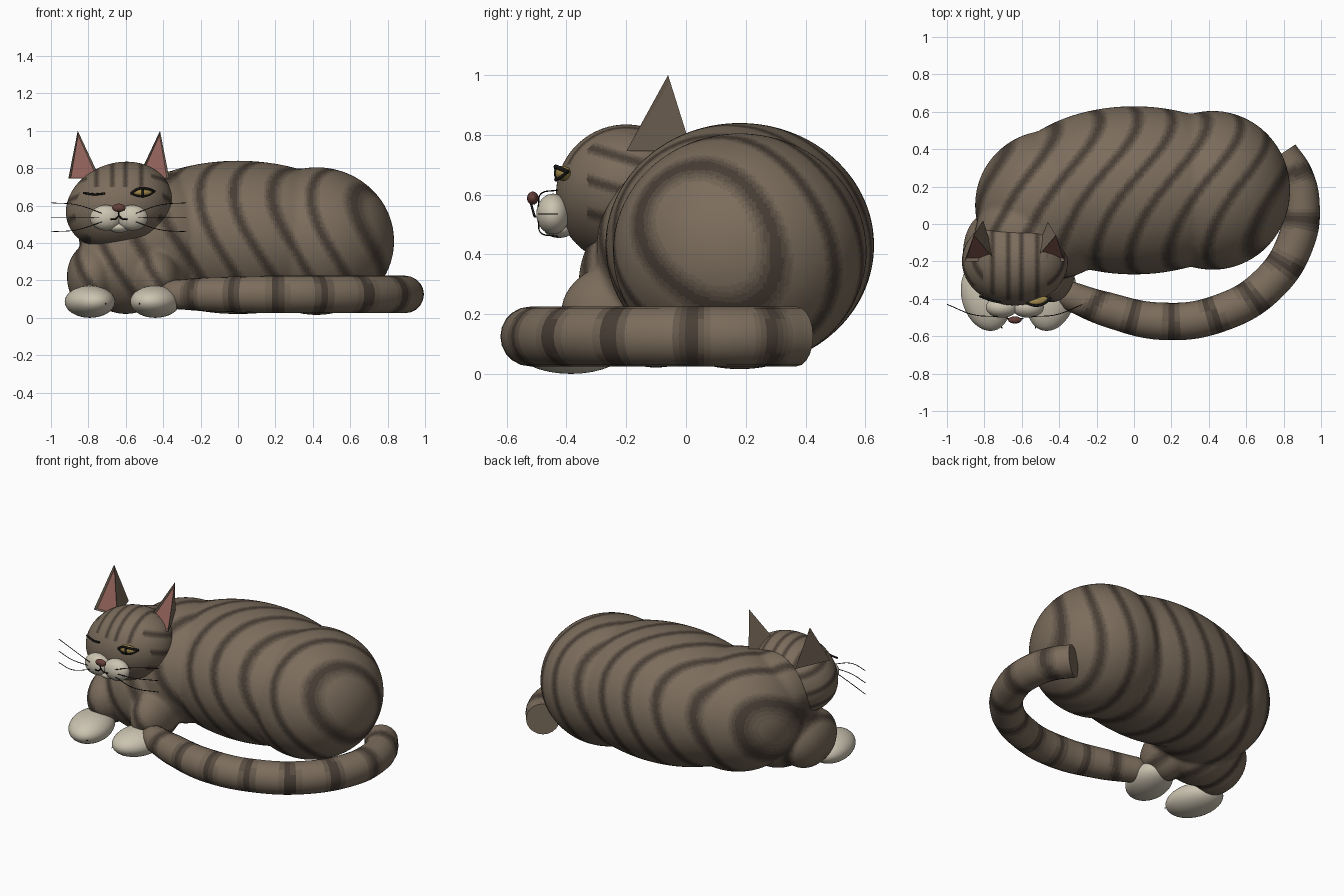
import bpy, bmesh
from math import sin, cos, pi, atan2, radians
from mathutils import Vector, Matrix

cube = bpy.data.objects.get("Cube")
if cube:
    bpy.data.objects.remove(cube)


def material(name, color, rough=0.7):
    m = bpy.data.materials.new(name)
    m.use_nodes = True
    m.diffuse_color = (*color, 1)
    bsdf = m.node_tree.nodes["Principled BSDF"]
    bsdf.inputs["Base Color"].default_value = (*color, 1)
    bsdf.inputs["Roughness"].default_value = rough
    return m


# Fur shades run from the base colour to the darkest stripe
LIGHT, DARK = Vector((0.20, 0.152, 0.108)), Vector((0.065, 0.048, 0.036))
SHADES = 5
fur = [material(f"fur_{i}", LIGHT.lerp(DARK, i / (SHADES - 1))) for i in range(SHADES)]
cream = material("cream", (0.60, 0.55, 0.44))
pink = material("ear_pink", (0.27, 0.115, 0.095))
nose_mat = material("nose_brown", (0.13, 0.05, 0.04), 0.4)
gold = material("eye_gold", (0.36, 0.25, 0.07), 0.3)
black = material("black", (0.01, 0.009, 0.008), 0.4)


def add_object(name, mesh, mats=()):
    ob = bpy.data.objects.new(name, mesh)
    bpy.context.collection.objects.link(ob)
    for m in mats:
        mesh.materials.append(m)
    return ob


def add_ball(bm, center, radii, turn=0, level=4):
    mat = Matrix.LocRotScale(Vector(center), Matrix.Rotation(turn, 3, "Z"), Vector(radii))
    return bmesh.ops.create_icosphere(bm, subdivisions=level, radius=1, matrix=mat)


def finish(bm, name, mats):
    mesh = bpy.data.meshes.new(name)
    bm.to_mesh(mesh)
    bm.free()
    mesh.shade_smooth()
    return add_object(name, mesh, mats)


def ball(name, center, radii, mat, turn=0, level=4):
    bm = bmesh.new()
    add_ball(bm, center, radii, turn, level)
    return finish(bm, name, [mat])


def tube(name, points, radius, mats, radii=None, sides=3):
    cu = bpy.data.curves.new(name, "CURVE")
    cu.dimensions = "3D"
    cu.bevel_depth, cu.bevel_resolution, cu.resolution_u = radius, sides, 10
    cu.use_fill_caps = True
    sp = cu.splines.new("BEZIER")
    sp.bezier_points.add(len(points) - 1)
    for i, (bp, p) in enumerate(zip(sp.bezier_points, points)):
        bp.co = p
        bp.handle_left_type = bp.handle_right_type = "AUTO"
        bp.radius = radii[i] if radii else 1
    return add_object(name, cu, mats)


def baked(ob):
    """Replace an object by its evaluated mesh."""
    ob_eval = ob.evaluated_get(bpy.context.evaluated_depsgraph_get())
    mesh = bpy.data.meshes.new_from_object(ob_eval)
    name = ob.name
    bpy.data.objects.remove(ob)
    mesh.materials.clear()
    mesh.shade_smooth()
    return add_object(name, mesh, fur)


def paint(ob, phase):
    """Shade faces by a stripe field: darkest where phase is a whole number."""
    for poly in ob.data.polygons:
        t = max(0, cos(2 * pi * phase(poly.center))) ** 1.3
        poly.material_index = round(t * (SHADES - 1))


# Body: overlapping masses fused into one skin
masses = [
    ((0, 0.18, 0.43), (0.72, 0.45, 0.41)),
    ((0.42, 0.18, 0.41), (0.415, 0.425, 0.395)),
    ((-0.45, 0.10, 0.42), (0.40, 0.40, 0.37)),
    ((-0.60, -0.10, 0.30), (0.26, 0.26, 0.28)),
    ((-0.60, -0.05, 0.52), (0.25, 0.22, 0.26)),
    ((-0.78, -0.16, 0.22), (0.135, 0.22, 0.18)),
    ((-0.44, -0.22, 0.20), (0.13, 0.20, 0.17)),
]
bm = bmesh.new()
for c, r in masses:
    add_ball(bm, c, r, level=5)
body = finish(bm, "body", [])
mod = body.modifiers.new("fuse", "REMESH")
mod.mode, mod.voxel_size = "VOXEL", 0.012
mod = body.modifiers.new("soften", "SMOOTH")
mod.factor, mod.iterations = 0.5, 12
body = baked(body)


def body_phase(p):
    f = p.x - 0.3 * p.y + 1.1 * (p.z - 0.4) * (0.25 - p.y) + 0.015 * sin(9 * p.y)
    return (f + 0.05) / 0.195


paint(body, body_phase)

# Tail curling round to the front paw
path = [(-0.42, -0.35), (-0.40, -0.36), (-0.34, -0.385), (-0.15, -0.455), (0.15, -0.52),
        (0.45, -0.48), (0.72, -0.32), (0.87, -0.08), (0.893, 0.10), (0.86, 0.25), (0.78, 0.37)]
sizes = [0.3, 0.55, 0.78, 0.92] + [1] * 7
tail = baked(tube("tail", [(x, y, 0.125) for x, y in path], 0.1, [], sizes, 8))
tail.data.set_sharp_from_angle(angle=radians(50))
paint(tail, lambda p: atan2(p.y - 0.1, p.x - 0.15) * 2.9 + 0.3)

# Head, leaning slightly to one side
HX, HY, HZ = HEAD = (-0.637, -0.2, 0.6)
bm = bmesh.new()
add_ball(bm, HEAD, (0.283, 0.235, 0.232), level=6)
for v in bm.verts:
    v.co.z += 0.12 * (v.co.x - HX)
head = finish(bm, "head", fur)


def head_phase(p):
    side = abs(p.x - HX)
    if p.z > 0.7 and side < 0.17:
        return (side - 0.035) / 0.085
    if side > 0.15 and p.y > -0.33:
        return (p.z + 0.3 * p.y) / 0.11
    return 0.5


paint(head, head_phase)

for name, s in (("right", -1), ("left", 1)):
    # Ear: three-sided pyramid with a sunken pink front
    bm = bmesh.new()
    corners = [(0.22, -0.06, 1.0), (0.27, -0.2, 0.745), (0.1, -0.2, 0.745), (0.17, 0.02, 0.745)]
    tip, outer, inner, back = [bm.verts.new((HX + s * x, y, z)) for x, y, z in corners]
    front = bm.faces.new((tip, outer, inner))
    for tri in ((tip, outer, back), (tip, inner, back), (outer, inner, back)):
        bm.faces.new(tri)
    bmesh.ops.recalc_face_normals(bm, faces=bm.faces)
    bmesh.ops.inset_individual(bm, faces=[front], thickness=0.018, depth=-0.015)
    front.material_index = 1
    mesh = bpy.data.meshes.new(name + "_ear")
    bm.to_mesh(mesh)
    bm.free()
    add_object(name + "_ear", mesh, [fur[0], pink])

    # Muzzle pad, mouth corner and whiskers
    ball(name + "_muzzle", (HX + s * 0.07, -0.445, 0.535), (0.085, 0.056, 0.068), cream)
    tube(name + "_mouth", [(HX, -0.512, 0.545), (HX + s * 0.02, -0.507, 0.528),
                           (HX + s * 0.045, -0.505, 0.527)], 0.004, [black])
    for i, rise in enumerate((0.08, 0.0, -0.075)):
        z = 0.535 + rise * 0.3
        tube(f"{name}_whisker_{i}", [(HX + s * 0.09, -0.495, z),
                                     (HX + s * 0.22, -0.485, z + rise * 0.55),
                                     (HX + s * 0.362, -0.43, 0.535 + rise)], 0.0022, [black], sides=1)

    # Front paw with toe marks
    px = HX + s * 0.195 if s > 0 else HX - 0.155
    ball(name + "_paw", (px, -0.385, 0.086), (0.13, 0.19, 0.086), cream, -s * 0.25)
    for k in (-1, 0, 1):
        ball(f"{name}_toe_mark_{k + 1}", (px - s * 0.045 + k * 0.04, -0.562 + abs(k) * 0.008, 0.075),
             (0.004, 0.006, 0.004), black, level=1)

# Chin, nose and lip line
ball("chin", (HX, -0.425, 0.485), (0.06, 0.05, 0.03), cream)
ball("nose", (HX, -0.513, 0.588), (0.036, 0.019, 0.022), nose_mat)
tube("lip_line", [(HX, -0.52, 0.575), (HX, -0.512, 0.545)], 0.004, [black])

# Winking eye
tube("closed_eye", [(HX - 0.19, -0.385, 0.668), (HX - 0.13, -0.408, 0.66),
                    (HX - 0.075, -0.42, 0.665)], 0.006, [black])

# Open eye with pupil and lids
EX = HX + 0.127
ball("open_eye", (EX, -0.412, 0.671), (0.052, 0.026, 0.025), gold, 0.2)
ball("pupil", (EX, -0.432, 0.671), (0.009, 0.01, 0.021), black)
for name, s in (("upper_lid", 1), ("lower_lid", -1)):
    tube(name, [(EX - 0.062, -0.424, 0.664), (EX - 0.02, -0.436, 0.671 + s * 0.02),
                (EX + 0.02, -0.43, 0.671 + s * 0.02), (EX + 0.065, -0.395, 0.676)],
         0.007 if s > 0 else 0.005, [black])
